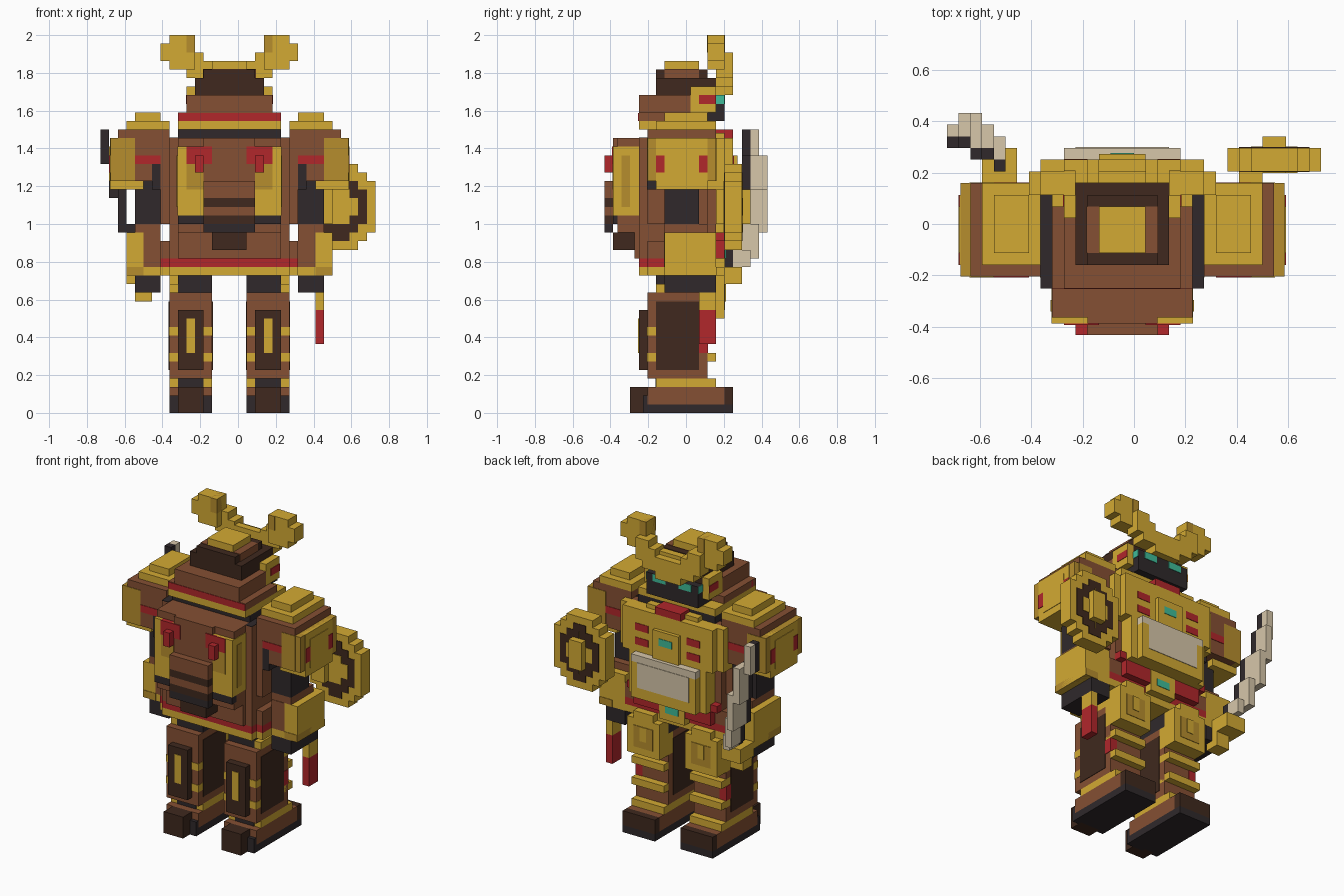
import bpy
import bmesh

default = bpy.data.objects.get("Cube")
if default:
    bpy.data.objects.remove(default, do_unlink=True)

UNIT = 1 / 22   # size of one block
T = 0.07        # thickness of painted plates, in blocks


def material(name, r, g, b):
    m = bpy.data.materials.new(name)
    m.use_nodes = True
    m.diffuse_color = (r, g, b, 1)
    m.node_tree.nodes["Principled BSDF"].inputs["Base Color"].default_value = (r, g, b, 1)
    return m


gold = material("gold", .65, .40, .033)
bronze = material("dark gold", .47, .27, .027)
brown = material("leather brown", .235, .08, .033)
umber = material("dark brown", .05, .022, .013)
charcoal = material("charcoal", .029, .022, .024)
red = material("red", .44, .02, .024)
teal = material("teal", .05, .50, .32)
ivory = material("ivory", .68, .57, .40)


def box(name, mat, xs, ys, zs):
    """Axis aligned block; ranges are in grid blocks."""
    bm = bmesh.new()
    bmesh.ops.create_cube(bm, size=1)
    spans = (xs, ys, zs)
    shift = (-1, -0.5, 0)
    for v in bm.verts:
        for i in range(3):
            lo, hi = spans[i]
            v.co[i] = ((hi if v.co[i] > 0 else lo) + shift[i]) * UNIT
    mesh = bpy.data.meshes.new(name)
    bm.to_mesh(mesh)
    bm.free()
    mesh.materials.append(mat)
    ob = bpy.data.objects.new(name, mesh)
    bpy.context.collection.objects.link(ob)


def pair(name, mat, xs, ys, zs):
    """Block on the left and its mirror on the right."""
    box("left_" + name, mat, xs, ys, zs)
    box("right_" + name, mat, (-xs[1], -xs[0]), ys, zs)


# Boots
pair("boot_sole", charcoal, (2, 7), (-4.5, 6), (0, 1))
pair("boot", brown, (2, 7), (-4, 5), (1, 3))
pair("boot_toe", umber, (2, 7), (5, 6), (1, 3))
pair("boot_back", charcoal, (2, 7), (-4.5, -4), (1, 2))
pair("boot_heel", umber, (3, 6), (-6, -4), (0, 3))
pair("boot_trim", gold, (2, 7), (-3, 4), (3, 4))
pair("boot_strap", charcoal, (3, 6), (-3 - T, -3), (3, 4))

# Legs
pair("leg", brown, (2, 7), (-4, 2), (4, 14))
pair("thigh", charcoal, (2, 6), (-3, 3), (14, 17))
pair("hip_stud", gold, (6, 7), (-3, 2), (14, 15))
pair("leg_panel", umber, (7, 7 + T), (-3, 2), (5, 13))
pair("inner_leg_panel", umber, (2 - T, 2), (-3, 2), (5, 13))
pair("calf_plate", umber, (3, 6), (-5, -4), (5, 12))
pair("calf_stripe", gold, (4, 5), (-5 - T, -5), (7, 11))
pair("shin", brown, (2, 7), (2, 3), (4, 11))
for z in (6, 9):
    pair("shin_band", gold, (2, 7), (2, 4), (z, z + 1))
    pair("calf_band_outer", gold, (6, 7 + T / 2), (-4 - T, -3), (z, z + 1))
    pair("calf_band_inner", gold, (2 - T / 2, 3), (-4 - T, -3), (z, z + 1))
pair("shin_guard", red, (6, 7 + T), (2, 3 + T), (7, 9))
pair("knee", gold, (2, 7), (2, 5), (11, 16))
pair("knee_top", gold, (3, 6), (3, 5), (16, 17))
pair("knee_panel", bronze, (3, 6), (5, 5 + T), (12, 15))
pair("knee_boss", gold, (4, 5), (5, 5 + 2 * T), (13, 15))

# Skirt: a wide layer and a narrower one further back
for half, back, front in ((8, -4, 4), (7, -5, -4)):
    box("skirt_trim", gold, (-half, half), (back, front), (16, 17))
    box("skirt_red_band", red, (-half, half), (back, front), (17, 18))
    box("skirt", brown, (-half, half), (back, front), (18, 20))

# Belt
box("belt", red, (-6, 6), (4, 5), (18, 20))
box("belt_buckle", gold, (-2, 2), (4, 5 + T), (17, 20))
box("belt_gem", teal, (-1, 1), (5, 5 + 2 * T), (18, 19))
pair("hip_pouch", red, (5, 7), (3, 5), (20, 21))

# Torso
box("torso", brown, (-7, 7), (-5, 4), (20, 32))
pair("torso_side", brown, (7, 8), (-4, 3), (22, 31))
pair("shoulder_strap", charcoal, (6, 7), (-5, 3), (32, 32 + T))
pair("armpit", charcoal, (8, 9), (-4 - T, 3), (26, 29))
box("collar", charcoal, (-6, 6), (-4, 4), (32, 33))
box("chest", gold, (-7, 7), (4, 6), (26, 32))
pair("chest_side", gold, (7, 8), (3, 5), (26, 32))
box("chest_box", gold, (-2, 2), (6, 6.5), (26, 30))
box("chest_gem", teal, (-1, 1), (6.5, 6.5 + T), (28, 29))
for z in (27, 29):
    pair("chest_stripe", red, (3, 5), (6, 6 + T), (z, z + 1))
box("neck_gold", gold, (-4, 4), (3, 5), (32, 32.6))
box("neck_red", red, (-2, 2), (4, 6), (32, 33))

# Belly plate
box("belly", gold, (-6, 6), (4, 6), (20, 26))
box("belly_frame", gold, (-5, 5), (6, 7), (20, 25))
box("belly_panel", ivory, (-4, 4), (7, 7 + T), (21.5, 25))
box("belly_lip", ivory, (-5, 5), (6, 7), (25, 26))

# Backpack
box("pack", brown, (-6, 6), (-7.5, -5), (21, 32))
box("pack_lower", brown, (-6, 6), (-5.5, -5), (18, 21))
box("pack_base_strap", charcoal, (-6, 6), (-8, -7), (22, 23))
pair("pack_side", gold, (3, 6 + T), (-8, -5), (23, 31))
pair("pack_side_panel", bronze, (6 + T, 6 + 2 * T), (-7, -6), (24, 30))
pair("pack_back_panel", bronze, (3, 5), (-8 - T, -8), (26, 29))
box("pack_center", brown, (-3, 3), (-8, -7), (23, 32))
pair("pack_latch", red, (2, 5), (-8 - 2 * T, -7), (29, 31))
pair("pack_tassel", red, (3, 4), (-9, -8), (28, 30))
for i, mat in enumerate((charcoal, umber, brown, umber, brown, brown)):
    box("bedroll_layer", mat, (-3, 3), (-9, -8), (21 + i, 22 + i))
box("pack_pouch", umber, (-2, 2), (-8, -5), (19, 21))

# Arms
pair("hand", charcoal, (8, 11), (-2, 4), (14, 16))
pair("gauntlet", gold, (8, 12), (-2, 4), (16, 21))
pair("gauntlet_wrap", brown, (8, 10), (-2 - T, -2), (17, 21))
pair("gauntlet_trim", bronze, (10, 12), (-2 - T, 4 + T), (16, 17))
pair("cuff", brown, (8, 11), (-2, 3), (21, 22))
pair("arm", charcoal, (8, 11), (-2, 2), (22, 27))

# Shoulder guards
pair("shoulder", brown, (7, 13), (-4, 4), (27, 33))
pair("shoulder_stripe", red, (8, 11), (-4 - T, 4 + T), (29, 30))
pair("shoulder_outer", bronze, (11, 13 + T), (-4 - T, 4 + T), (27, 32))
pair("shoulder_edge", bronze, (13, 14 - 2 * T), (-4, 4), (27, 32))
pair("shoulder_face", gold, (13, 14 - T), (-3, 3), (26, 32))
pair("shoulder_face_panel", gold, (13, 14), (-2, 2), (27, 31))
for y in (-3, 2):
    pair("shoulder_face_stripe", red, (13, 14), (y, y + 1), (28, 30))
pair("shoulder_hem", gold, (10, 13), (-3, 3), (26, 27))
pair("shoulder_cap", gold, (7, 12), (-3, 4), (33, 34))
pair("shoulder_crown", gold, (8, 11), (-2, 3), (34, 35))

# Head and helmet
box("neck_guard_gold", gold, (-6, 6), (-5, 4), (33, 34))
box("neck_guard_base", brown, (-6, 6), (-5, 2), (34, 35))
box("neck_guard_red", red, (-6, 6), (-5 - T, -4), (34, 35 - T))
box("neck_guard", brown, (-5, 5), (-5, 1), (35, 37))
box("head", charcoal, (-4, 4), (-2, 5), (34, 37))
box("helmet", umber, (-4, 4), (-3, 4), (37, 39))
box("helmet_dome", umber, (-3, 3), (-3, 3), (39, 40))
box("helmet_dome_side", brown, (-3 - T, 3 + T), (-2, 2), (39, 40 + T))
box("helmet_top", gold, (-2, 2), (-2, 2), (40, 41))
pair("cheek", gold, (4, 5), (1, 4), (35, 38))
pair("cheek_stripe", red, (5, 5 + T), (2, 4), (36, 37))
pair("eye", teal, (1, 3), (5, 5 + T), (36, 37))
pair("eye_side", teal, (4, 4 + T), (4, 5), (36, 37))

# Helmet crest
box("crest_center", gold, (-2, 2), (4, 6), (37, 40))
box("crest_bridge", gold, (-3, 3), (4, 5), (38, 40.5))
pair("crest_arm", gold, (2, 4), (4, 6), (38, 41))
pair("crest_rise", gold, (3, 5), (4, 6), (39, 42))
pair("crest_base", gold, (4, 7), (3, 5), (40, 41))
pair("crest_tip", gold, (4, 8), (3, 5), (41, 43))
pair("crest_tip_top", gold, (4, 7), (3, 5), (43, 44))
pair("crest_notch", bronze, (4, 5), (3 - T, 5 + T), (42, 44))


# Round shield on the left arm: stepped disc with a dark ring on both faces
def disc(name, mat, rx, rz, ys):
    for step in range(3):
        dx, dz = rx - 2 + step, rz - step
        box(name, mat, (13 - dx, 13 + dx), ys, (24 - dz, 24 + dz))


disc("shield_rim", gold, 4, 5, (5, 7))
disc("shield_ring", umber, 3, 4, (5 - T, 7 + T))
disc("shield_center", gold, 2, 3, (5 - 2 * T, 7 + 2 * T))
box("shield_boss", gold, (12, 14), (7, 8), (22, 26))
box("shield_grip", gold, (10, 12), (4, 5), (22, 26))

# Scabbard handle hanging from the left hand
box("tassel_cap", gold, (10, 11), (2, 4), (12, 14))
box("tassel", red, (10, 11), (2, 4), (8, 12))

# Curved sword in the right hand: dark spine, pale edge
for x, y, depth, z0, z1 in ((-11, 5, 2, 17, 19), (-12, 6, 2, 18, 22), (-13, 6, 3, 21, 26),
                            (-14, 7, 2, 25, 30), (-15, 7, 1, 29, 33)):
    box("blade_spine", charcoal, (x, x + 1), (y, y + 1), (z0, z1))
    box("blade_edge", ivory, (x, x + 1), (y + 1, y + 1 + depth), (z0, z1))
box("sword_guard", gold, (-12, -9), (4, 7), (15, 17))
box("sword_handle", gold, (-11, -9), (3, 5), (13, 15))
